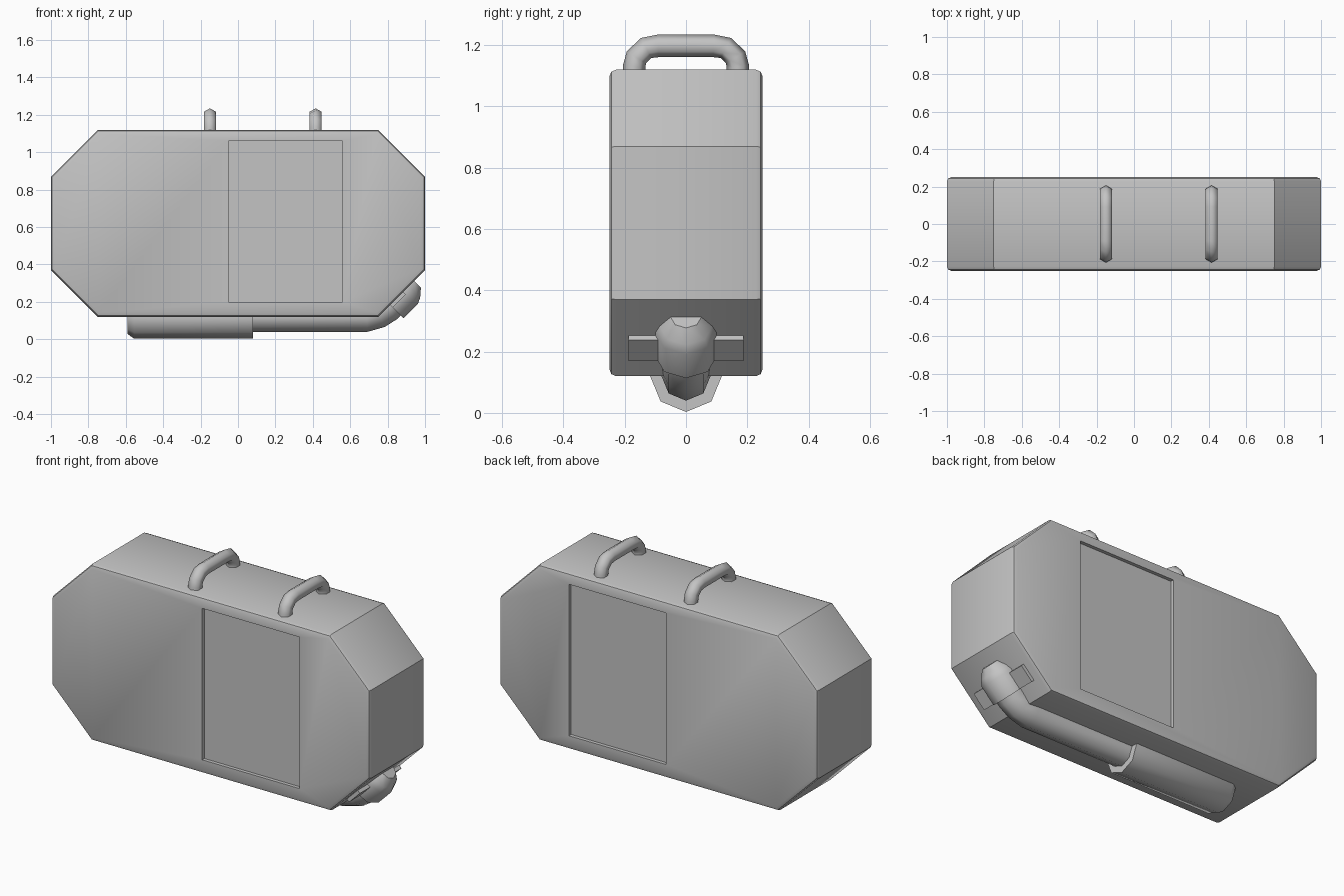
import bpy, bmesh, math
from mathutils import Vector

old = bpy.data.objects.get("Cube")
if old:
    bpy.data.objects.remove(old, do_unlink=True)

GREY = 0.55
metal = bpy.data.materials.new("grey metal")
metal.use_nodes = True
metal.diffuse_color = (GREY, GREY, GREY, 1)
metal.node_tree.nodes["Principled BSDF"].inputs["Base Color"].default_value = (GREY, GREY, GREY, 1)


def add_object(name, bm):
    bmesh.ops.recalc_face_normals(bm, faces=bm.faces)
    mesh = bpy.data.meshes.new(name)
    bm.to_mesh(mesh)
    bm.free()
    mesh.materials.append(metal)
    obj = bpy.data.objects.new(name, mesh)
    bpy.context.collection.objects.link(obj)
    return obj


def activate(obj):
    bpy.ops.object.select_all(action='DESELECT')
    obj.select_set(True)
    bpy.context.view_layer.objects.active = obj


def smooth(obj, degrees):
    activate(obj)
    bpy.ops.object.shade_smooth_by_angle(angle=math.radians(degrees))


def box(name, low, high):
    bm = bmesh.new()
    bmesh.ops.create_cube(bm, size=1)
    low, high = Vector(low), Vector(high)
    for v in bm.verts:
        v.co = (low + high) / 2 + v.co * (high - low)
    return add_object(name, bm)


def tube(name, path, radii, sides, side_axis, degrees):
    """Sweep a polygon along a planar path; side_axis is the plane's normal."""
    bm = bmesh.new()
    path = [Vector(p) for p in path]
    side = Vector(side_axis)
    rings = []
    for i, p in enumerate(path):
        tangent = (path[min(i + 1, len(path) - 1)] - path[max(i - 1, 0)]).normalized()
        out = tangent.cross(side)
        angles = [math.tau * k / sides for k in range(sides)]
        rings.append([bm.verts.new(p + radii[i] * (out * math.cos(a) + side * math.sin(a)))
                      for a in angles])
    for a, b in zip(rings, rings[1:]):
        for k in range(sides):
            n = (k + 1) % sides
            bm.faces.new((a[k], a[n], b[n], b[k]))
    bm.faces.new(rings[0])
    bm.faces.new(rings[-1])
    obj = add_object(name, bm)
    smooth(obj, degrees)
    return obj


# Body: extruded octagon with softened front and back rims
MID, HALF_Y, FLOOR = 0.62, 0.25, 0.12
outline = [(0.75, 0.5), (1, 0.25)]
outline += [(x, -z) for x, z in reversed(outline)]
outline += [(-x, -z) for x, z in outline]
bm = bmesh.new()
face = bm.faces.new([bm.verts.new((x, -HALF_Y, MID + z)) for x, z in outline])
extruded = bmesh.ops.extrude_face_region(bm, geom=[face], use_keep_orig=True)
for v in extruded["geom"]:
    if isinstance(v, bmesh.types.BMVert):
        v.co.y = HALF_Y
rims = [e for e in bm.edges if abs(e.verts[0].co.y - e.verts[1].co.y) < 0.01]
bmesh.ops.recalc_face_normals(bm, faces=bm.faces)
bmesh.ops.bevel(bm, geom=rims, offset=0.022, segments=2, profile=0.5, affect='EDGES')
body = add_object("body", bm)

# Recessed door panels on both broad sides
DEPTH = 0.02
for s in (-1, 1):
    y0, y1 = sorted((s * (HALF_Y - DEPTH), s * (HALF_Y + 0.1)))
    cutter = box("panel_cutter", (-0.05, y0, 0.2), (0.56, y1, 1.06))
    cutter.hide_render = True
    cut = body.modifiers.new("panel recess", 'BOOLEAN')
    cut.object = cutter
    cut.operation = 'DIFFERENCE'
    cut.solver = 'EXACT'
    activate(body)
    bpy.ops.object.modifier_apply(modifier=cut.name)
    bpy.data.objects.remove(cutter, do_unlink=True)
smooth(body, 30)

# Carry handles on top
half = [(-0.17, 1.10), (-0.169, 1.13), (-0.162, 1.16), (-0.13, 1.191), (-0.09, 1.198)]
arch = half + [(-y, z) for y, z in reversed(half)]
for name, x in (("right_handle", -0.15), ("left_handle", 0.415)):
    tube(name, [(x, y, z) for y, z in arch], [0.037] * len(arch), 6, (1, 0, 0), 62)

# Underside pipes, half sunk into the body
tube("wide_pipe", [(-0.59, 0, FLOOR), (-0.555, 0, FLOOR), (0.08, 0, FLOOR)],
     [0.092, 0.117, 0.117], 8, (0, 1, 0), 47)
bend = [(0.0, 0.12), (0.69, 0.12), (0.752, 0.139), (0.80, 0.17), (0.86, 0.23)]
tube("narrow_pipe", [(x, 0, z) for x, z in bend], [0.08] * len(bend), 8, (0, 1, 0), 47)

# Rounded pipe end lying along the sloped corner
start = Vector((0.814, 0, 0.184))
along = Vector((1, 0, 1)).normalized()
steps = [(0, 0.1), (0.11, 0.1), (0.14, 0.086), (0.182, 0.05)]
tube("pipe_cap", [start + along * s for s, r in steps], [r for s, r in steps],
     8, (0, 1, 0), 47)

# Strap holding the pipe end
strap = box("cap_strap", (0, -0.187, -0.02), (0.097, 0.187, 0.01))
strap.location = start
strap.rotation_euler = (0, -math.pi / 4, 0)
